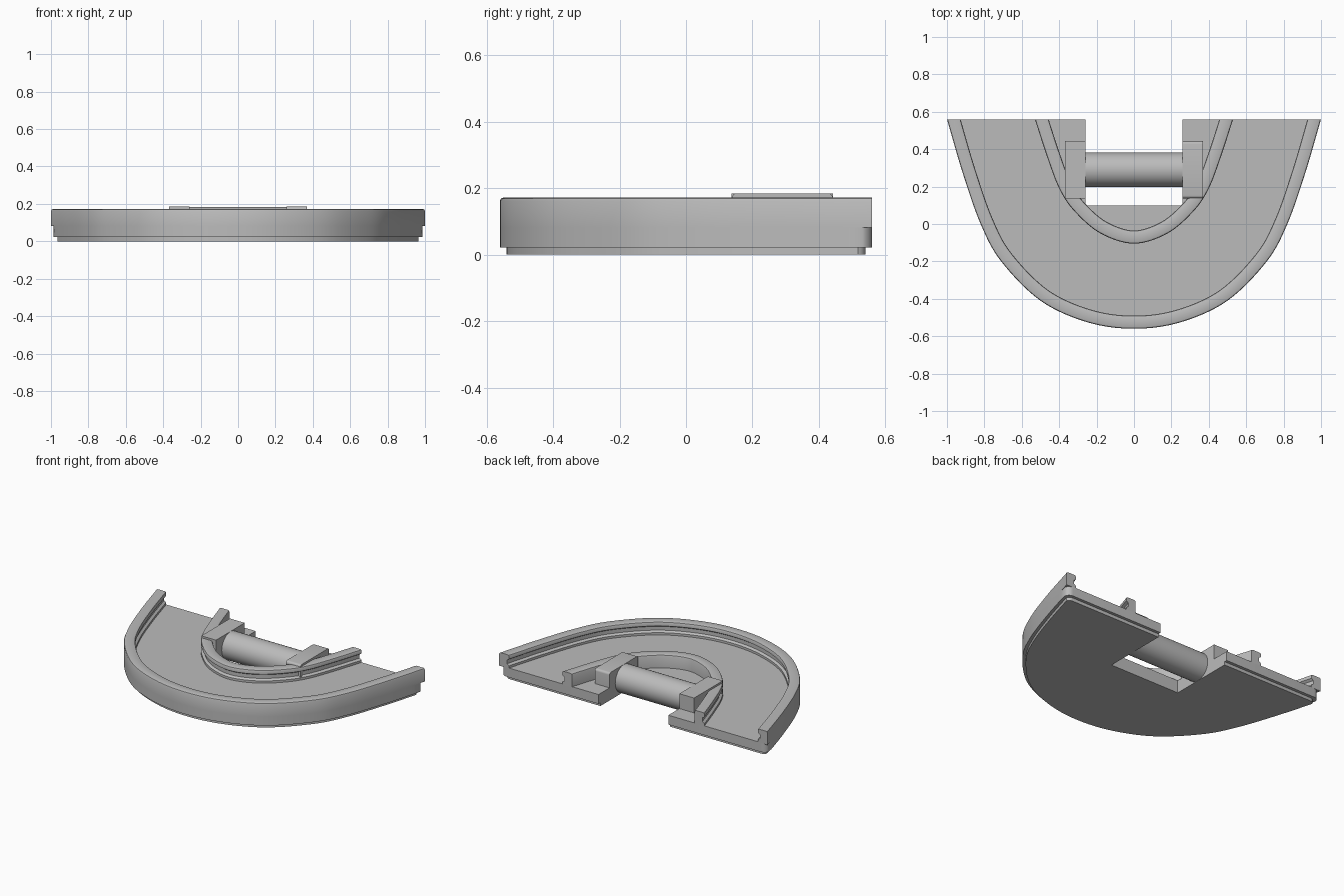
import bpy, bmesh, math
from mathutils import Vector

if "Cube" in bpy.data.objects:
    bpy.data.objects.remove(bpy.data.objects["Cube"], do_unlink=True)

BACK = 0.56
FLOOR = 0.085
TOP = 0.172
GAP = 0.26      # half width of the roller opening

grey = bpy.data.materials.new("plain grey")
grey.use_nodes = True
colour = (0.5, 0.5, 0.5, 1)
grey.diffuse_color = colour
grey.node_tree.nodes["Principled BSDF"].inputs["Base Color"].default_value = colour


def finish(name, bm, angle=35):
    bmesh.ops.recalc_face_normals(bm, faces=bm.faces)
    mesh = bpy.data.meshes.new(name)
    bm.to_mesh(mesh)
    bm.free()
    mesh.materials.append(grey)
    obj = bpy.data.objects.new(name, mesh)
    bpy.context.collection.objects.link(obj)
    bpy.ops.object.select_all(action='DESELECT')
    obj.select_set(True)
    bpy.context.view_layer.objects.active = obj
    bpy.ops.object.shade_smooth_by_angle(angle=math.radians(angle))
    return obj


def arc(half, steps=8):
    """Smooth curve through the mirrored half outline, right end to left end."""
    pts = [Vector(p) for p in half]
    pts += [Vector((-p.x, p.y)) for p in reversed(pts[:-1])]
    pts = [2 * pts[0] - pts[1]] + pts + [2 * pts[-1] - pts[-2]]
    out = []
    for a, b, c, d in zip(pts, pts[1:], pts[2:], pts[3:]):
        for i in range(steps):
            t = i / steps
            out.append(0.5 * (2 * b + (c - a) * t + (2 * a - 5 * b + 4 * c - d) * t * t
                              + (3 * b - a - 3 * c + d) * t ** 3))
    return out + [pts[-2]]


def inset(path, d):
    """Move the curve inwards, keeping its ends on the back line."""
    out = []
    for i, p in enumerate(path):
        t = (path[min(i + 1, len(path) - 1)] - path[max(i - 1, 0)]).normalized()
        q = p + d * Vector((t.y, -t.x))
        if i in (0, len(path) - 1):
            q += t * ((BACK - q.y) / t.y)
        out.append(q)
    return out


def wall(name, path, profile):
    """Sweep a closed (inset, height) section along the curve."""
    bm = bmesh.new()
    rings = [[bm.verts.new((p.x, p.y, z)) for p in inset(path, d)] for d, z in profile]
    for r, s in zip(rings, rings[1:] + rings[:1]):
        for i in range(len(path) - 1):
            bm.faces.new((r[i], r[i + 1], s[i + 1], s[i]))
    for end in (0, -1):
        bm.faces.new([r[end] for r in rings])
    return finish(name, bm)


def slab(name, path, back, radius, z0, z1):
    """Plate bounded by the curve, with rounded back corners and an opening."""
    path = [p for p in path if p.y < back - radius]
    side = path[0].x + radius * 0.25
    corner = [Vector((side - radius * (1 - math.sin(a)), back - radius * (1 - math.cos(a))))
              for a in [math.radians(15 * k) for k in range(6)]]
    mirrored = [Vector((-p.x, p.y)) for p in reversed(corner)]
    opening = [Vector(p) for p in ((-GAP, back), (-GAP, 0.1), (GAP, 0.1), (GAP, back))]
    bm = bmesh.new()
    face = bm.faces.new([bm.verts.new((p.x, p.y, z0))
                         for p in corner + path + mirrored + opening])
    ext = bmesh.ops.extrude_face_region(bm, geom=[face])
    for v in ext["geom"]:
        if isinstance(v, bmesh.types.BMVert):
            v.co.z = z1
    return finish(name, bm)


outer = arc([(1.0, BACK), (0.915, 0.27), (0.82, 0), (0.71, -0.2),
             (0.5, -0.41), (0.25, -0.525), (0, -0.56)])
inner = arc([(0.53, BACK), (0.465, 0.36), (0.4, 0.19), (0.32, 0.07),
             (0.18, -0.05), (0, -0.105)])

# Base plate and the recessed foot below it
slab("base_plate", outer, BACK, 0.04, 0.022, FLOOR)
slab("base_foot", inset(outer, 0.02), 0.54, 0.03, 0, 0.022)

# Channel walls, each with a lip overhanging the channel
low = FLOOR - 0.003
wall("outer_wall", outer, [(0, low), (0, TOP - 0.01), (0.003, TOP - 0.003), (0.01, TOP),
                           (0.06, TOP), (0.067, TOP - 0.003), (0.07, TOP - 0.01),
                           (0.07, 0.145), (0.055, 0.135), (0.055, 0.11), (0.07, 0.1), (0.07, low)])
wall("inner_wall", inner, [(0, low), (0, 0.1), (0.015, 0.11), (0.015, 0.135), (0, 0.145),
                           (0, TOP - 0.01), (0.003, TOP - 0.003), (0.01, TOP),
                           (0.06, TOP), (0.067, TOP - 0.003), (0.07, TOP - 0.01), (0.07, low)])

# Bearing blocks with rounded upper ends
for sign, label in ((1, "left"), (-1, "right")):
    bm = bmesh.new()
    bmesh.ops.create_cube(bm, size=1)
    for v in bm.verts:
        v.co = (sign * (0.315 + v.co.x * 0.11), 0.29 + v.co.y * 0.305, 0.125 + v.co.z * 0.12)
    ends = [e for e in bm.edges
            if all(v.co.z > 0.18 for v in e.verts)
            and abs(e.verts[0].co.y - e.verts[1].co.y) < 0.01]
    bmesh.ops.bevel(bm, geom=ends, offset=0.015, segments=4, affect='EDGES', profile=0.5)
    finish(label + "_bearing_block", bm)

# Roller held across the opening
bm = bmesh.new()
bmesh.ops.create_cone(bm, cap_ends=True, segments=48, radius1=0.092, radius2=0.092, depth=0.54)
for v in bm.verts:
    v.co = (v.co.z, 0.29 + v.co.y, 0.0925 + v.co.x)
finish("roller", bm)
